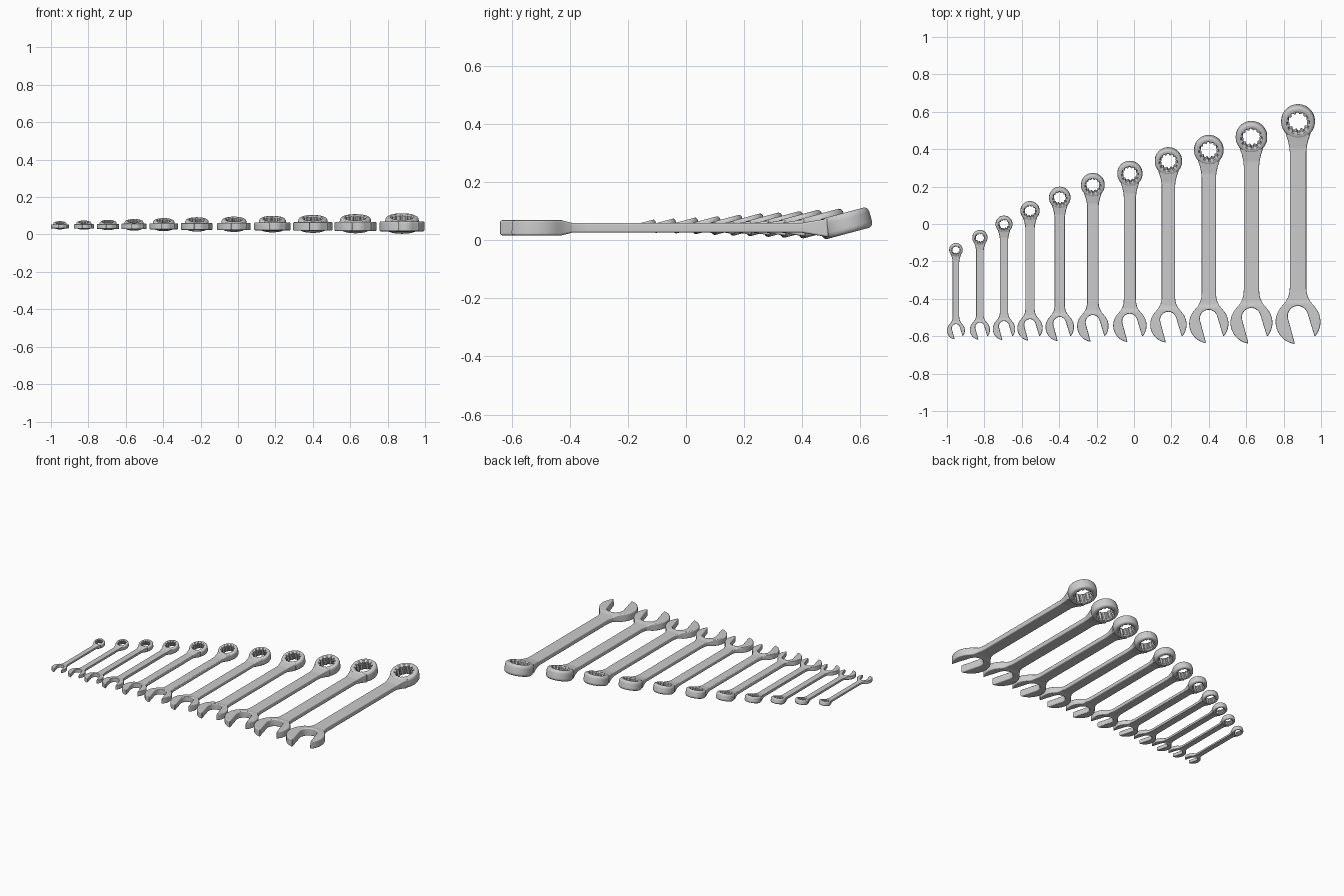
import bpy, bmesh
from math import sin, cos, radians, pi
from mathutils import Vector

if "Cube" in bpy.data.objects:
    bpy.data.objects.remove(bpy.data.objects["Cube"])

TILT = radians(15)
# centre x, top of ring y, size relative to the largest wrench
WRENCHES = [(-.952, -.10, .40), (-.824, -.03, .45), (-.695, .047, .50),
            (-.556, .125, .565), (-.397, .202, .635), (-.22, .276, .70),
            (-.022, .341, .745), (.184, .414, .81), (.40, .48, .875),
            (.628, .555, .935), (.877, .645, 1.0)]
MID_Z = .043


def polar(r, a):
    return (r * cos(radians(a)), r * sin(radians(a)))


def arc(r, a0, a1, n):
    return [polar(r, a0 + (a1 - a0) * i / n) for i in range(n + 1)]


def ramp(t, t0, t1, a, b):
    k = min(1, max(0, (t - t0) / (t1 - t0)))
    return a + (b - a) * k


def finish(bm, name, loc, s, rot=0, bevel=0):
    bmesh.ops.recalc_face_normals(bm, faces=bm.faces)
    me = bpy.data.meshes.new(name)
    bm.to_mesh(me)
    bm.free()
    ob = bpy.data.objects.new(name, me)
    bpy.context.collection.objects.link(ob)
    ob.location, ob.scale, ob.rotation_euler = loc, (s, s, s), (rot, 0, 0)
    bpy.ops.object.select_all(action='DESELECT')
    ob.select_set(True)
    bpy.context.view_layer.objects.active = ob
    if bevel:
        m = ob.modifiers.new("edge_round", 'BEVEL')
        m.width, m.segments = bevel, 3
        m.limit_method, m.angle_limit = 'ANGLE', radians(50)
        m.use_clamp_overlap = False
        bpy.ops.object.modifier_apply(modifier=m.name)
    bpy.ops.object.shade_smooth_by_angle(angle=radians(35))
    ob.modifiers.new("flat_normals", 'WEIGHTED_NORMAL').keep_sharp = True


def handle(name, x, y, s, length):
    """Open jaw, shank and flared neck; origin at the jaw centre."""
    # jaw opening, slanted 15 degrees to the handle
    pocket = []
    for px, py in arc(.054, 180, 360, 12):
        u, v = px + .007, py - .03
        pocket.append((u * cos(TILT) + v * sin(TILT), u * sin(TILT) - v * cos(TILT)))
    # shoulder curve and flared neck for one side
    side = [(.066, .108), (.053, .132), (.046, .158), (.044, .185),
            (.044, length - .165), (.047, length - .135),
            (.055, length - .10), (.068, length - .062)]
    pts = arc(.12, 318, 400, 12) + side
    pts += [(px, py + length) for px, py in arc(.074, -48, -132, 8)]
    pts += [(-px, py) for px, py in reversed(side)]
    pts += arc(.12, 140, 262, 18) + pocket

    bm = bmesh.new()
    f = bm.faces.new([bm.verts.new((px, py, -1)) for px, py in pts])
    ext = bmesh.ops.extrude_face_region(bm, geom=[f])
    for v in ext['geom']:
        if isinstance(v, bmesh.types.BMVert):
            v.co.z = 1
    for cut in (.095, .13, length - .15, length - .085):
        bmesh.ops.bisect_plane(bm, geom=bm.verts[:] + bm.edges[:] + bm.faces[:],
                               plane_co=(0, cut, 0), plane_no=(0, 1, 0))
    # thick jaw, thin shank, thickening neck
    for v in bm.verts:
        t = v.co.y
        h = ramp(t, .095, .13, .026, .017)
        if t > length / 2:
            h = ramp(t, length - .15, length - .06, .017, .032)
        v.co.z *= h
    finish(bm, name, (x, y, MID_Z), s, bevel=.007)


def ring(name, x, y, z, s):
    """Tilted box end with a twelve-point hole."""
    n = 96
    tooth = (.058, .058, .0575, .054, .049, .048, .049, .054)
    profile = [(.062, .036), (.077, .036), (.084, .032), (.0885, .025), (.09, .016),
               (.09, -.016), (.0885, -.025), (.084, -.032), (.077, -.036),
               (.062, -.036), (None, -.029), (None, .029)]
    bm = bmesh.new()
    loops = []
    for r, h in profile:
        loops.append([bm.verts.new(Vector((cos(2 * pi * i / n), sin(2 * pi * i / n), 0))
                                   * (r or tooth[i % 8]) + Vector((0, 0, h)))
                      for i in range(n)])
    for k, a in enumerate(loops):
        b = loops[(k + 1) % len(loops)]
        for i in range(n):
            j = (i + 1) % n
            bm.faces.new((a[i], a[j], b[j], b[i]))
    finish(bm, name, (x, y, z), s, rot=TILT)


for i, (x, top, s) in enumerate(WRENCHES, 1):
    jaw_y = -.60 + .077 * s
    ring_y = top - .096 * s
    handle(f"open_jaw_and_shank_{i}", x, jaw_y, s, (ring_y - jaw_y) / s)
    ring(f"ring_end_{i}", x, ring_y, MID_Z + .0155 * s, s)
